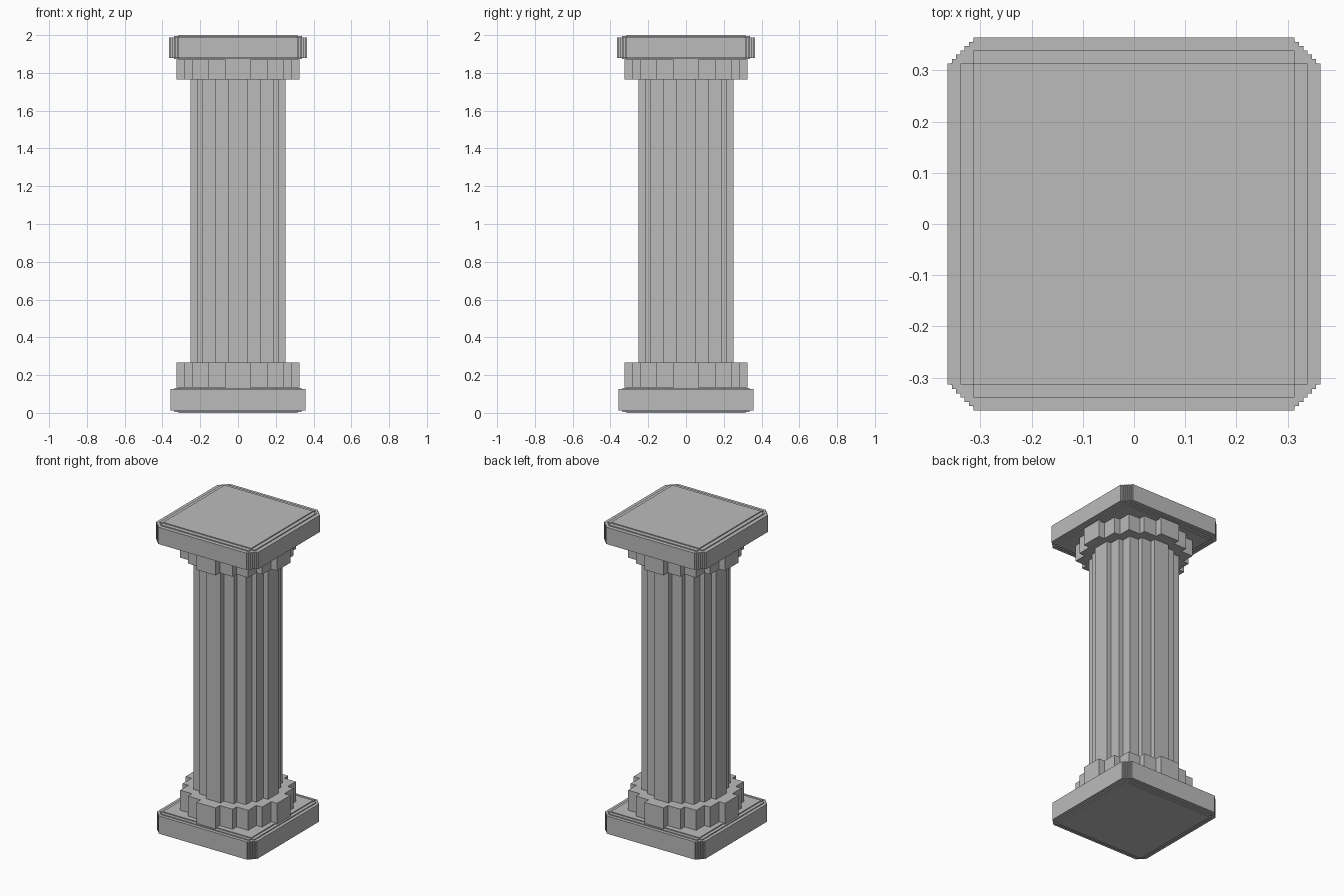
import bpy, bmesh

if "Cube" in bpy.data.objects:
    bpy.data.objects.remove(bpy.data.objects["Cube"])

stone = bpy.data.materials.new("grey_stone")
stone.diffuse_color = (0.5, 0.5, 0.5, 1)
stone.use_nodes = True
stone.node_tree.nodes["Principled BSDF"].inputs["Base Color"].default_value = stone.diffuse_color


def outline(corners):
    """Stepped outline from the outer corners (x, y) of one quadrant, x rising."""
    quad = []
    for i, (x, y) in enumerate(corners):
        quad.append((x, y))
        if i + 1 < len(corners):
            quad.append((x, corners[i + 1][1]))
    quad.reverse()  # counter-clockwise from +x to +y
    pts = []
    for _ in range(4):
        pts += quad
        quad = [(-y, x) for x, y in quad]
    return pts


def prism(bm, corners, z0, z1):
    face = bm.faces.new([bm.verts.new((x, y, z0)) for x, y in outline(corners)])
    out = bmesh.ops.extrude_face_region(bm, geom=[face], use_keep_orig=True)
    top = [g for g in out["geom"] if isinstance(g, bmesh.types.BMVert)]
    bmesh.ops.translate(bm, verts=top, vec=(0, 0, z1 - z0))


def make(name, layers):
    bm = bmesh.new()
    for layer in layers:
        prism(bm, *layer)
    bmesh.ops.recalc_face_normals(bm, faces=bm.faces)
    mesh = bpy.data.meshes.new(name)
    bm.to_mesh(mesh)
    bm.free()
    mesh.materials.append(stone)
    bpy.context.collection.objects.link(bpy.data.objects.new(name, mesh))


def stepped_circle(r):
    c = [(0.21, 1), (0.49, 0.87), (0.745, 0.745), (0.87, 0.49), (1, 0.21)]
    return [(x * r, y * r) for x, y in c]


def slab(name, outer, inner, z0, z1, steps=6, drop=0.006):
    """Square slab with small stair-stepped edges and corners."""
    mid, d = (outer + inner) / 2, (outer - inner) / steps
    full = [(inner + i * d, outer - i * d) for i in range(steps + 1)]
    make(name, [
        (full, z0 + 2 * drop, z1 - 2 * drop),
        ([(inner, mid), (mid, inner)], z0 + drop, z1 - drop),
        ([(inner, inner)], z0, z1),
    ])


# square base and top slabs
slab("base_slab", 0.357, 0.315, 0.0, 0.138)
slab("top_slab", 0.3645, 0.314, 1.868, 2.0)

# stepped round collars, sunk slightly into the slabs
make("lower_collar", [(stepped_circle(0.325), 0.126, 0.267)])
make("upper_collar", [(stepped_circle(0.325), 1.764, 1.88)])

# fluted shaft
make("shaft", [(stepped_circle(0.251), 0.26, 1.77)])
